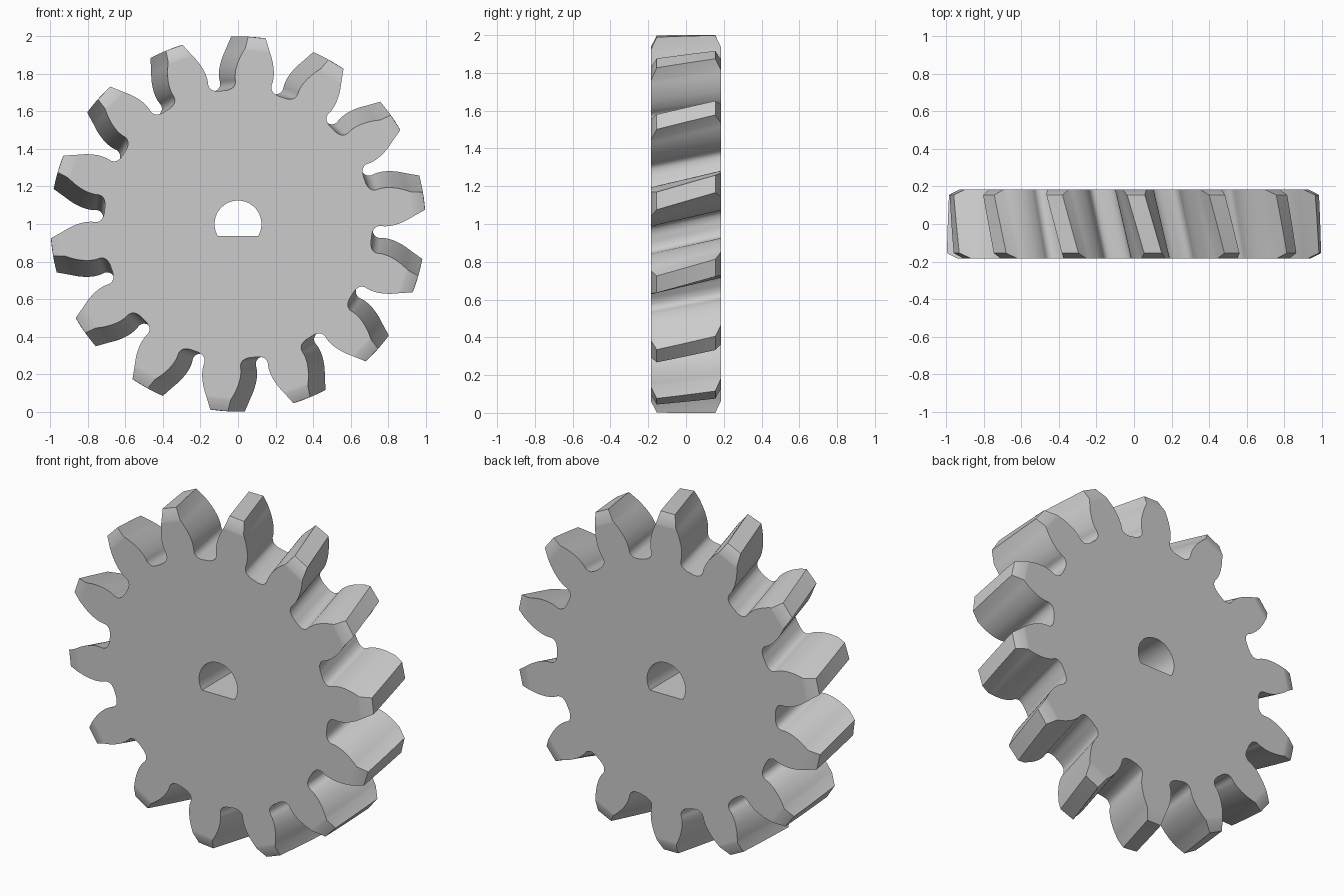
import bpy, bmesh, math

if "Cube" in bpy.data.objects:
    bpy.data.objects.remove(bpy.data.objects["Cube"])

TEETH = 14
HALF = 0.185          # half thickness
CHAMFER_Y = 0.03
CHAMFER_R = 0.94
TIP = (1.0, 2.7)      # radius, half angle in degrees

# Flank control points from gap centre up to the chamfer line: (radius, half angle)
CTRL = [(0.715, 12.86), (0.717, 10.4), (0.729, 8.3), (0.752, 7.35), (0.785, 7.45),
        (0.83, 7.0), (0.885, 5.7), (CHAMFER_R, 3.9)]


def spline(pts, steps=4):
    """Smooth curve through the control points."""
    out = []
    first = (pts[1][0], 2 * pts[0][1] - pts[1][1])
    last = tuple(2 * a - b for a, b in zip(pts[-1], pts[-2]))
    p = [first] + pts + [last]
    for i in range(1, len(p) - 2):
        for s in range(steps):
            t = s / steps
            out.append(tuple(0.5 * (2 * b + (c - a) * t + (2 * a - 5 * b + 4 * c - d) * t * t
                                    + (3 * b - a - 3 * c + d) * t ** 3)
                             for a, b, c, d in zip(*p[i - 1:i + 3])))
    return out + [pts[-1]]


flank = spline(CTRL)


def ring(bm, y, end):
    """One twisted gear outline; end rings have the tip cut down."""
    tip = flank[-1] if end else TIP
    tooth = [(r, a) for r, a in flank] + [tip, (tip[0], -tip[1])]
    tooth += [(r, -a) for r, a in reversed(flank[1:])]
    centre = 86.8 + 16.8 * y
    verts = []
    for k in range(TEETH):
        for r, a in tooth:
            t = math.radians(centre - k * 360 / TEETH + a)
            verts.append(bm.verts.new((r * math.cos(t), y, 1 + r * math.sin(t))))
    return verts


def bridge(bm, a, b):
    n = len(a)
    for i in range(n):
        j = (i + 1) % n
        bm.faces.new((a[i], a[j], b[j], b[i]))


def loop_edges(bm, loop):
    return [bm.edges.get((loop[i], loop[i - 1])) for i in range(len(loop))]


bm = bmesh.new()

# Helical toothed rim
inner = HALF - CHAMFER_Y
ys = [-HALF] + [-inner + 2 * inner * i / 8 for i in range(9)] + [HALF]
rings = [ring(bm, y, abs(y) > inner + 1e-4) for y in ys]
for a, b in zip(rings, rings[1:]):
    bridge(bm, a, b)

# D-shaped shaft hole
R, FLAT = 0.125, -0.065
start = math.asin(FLAT / R)
span = math.pi - 2 * start
bores = []
for y in (-HALF, HALF):
    bores.append([bm.verts.new((R * math.cos(start + span * i / 40), y,
                                1 + R * math.sin(start + span * i / 40))) for i in range(41)])
bridge(bm, bores[0], bores[1])

# Merge collapsed tips, then close both flat sides around the hole
bmesh.ops.remove_doubles(bm, verts=bm.verts[:], dist=1e-5)
for y in (-HALF, HALF):
    edges = [e for e in bm.edges if e.is_boundary
             and all(abs(v.co.y - y) < 1e-5 for v in e.verts)]
    bmesh.ops.triangle_fill(bm, edges=edges, use_beauty=True, normal=(0, 1 if y > 0 else -1, 0))
bmesh.ops.recalc_face_normals(bm, faces=bm.faces[:])

mesh = bpy.data.meshes.new("helical_gear")
bm.to_mesh(mesh)
bm.free()
gear = bpy.data.objects.new("helical_gear", mesh)
bpy.context.collection.objects.link(gear)

mat = bpy.data.materials.new("plain grey")
mat.diffuse_color = (0.6, 0.6, 0.6, 1)
mat.use_nodes = True
mat.node_tree.nodes["Principled BSDF"].inputs["Base Color"].default_value = mat.diffuse_color
mesh.materials.append(mat)

bpy.context.view_layer.objects.active = gear
gear.select_set(True)
bpy.ops.object.shade_smooth_by_angle(angle=math.radians(30))
